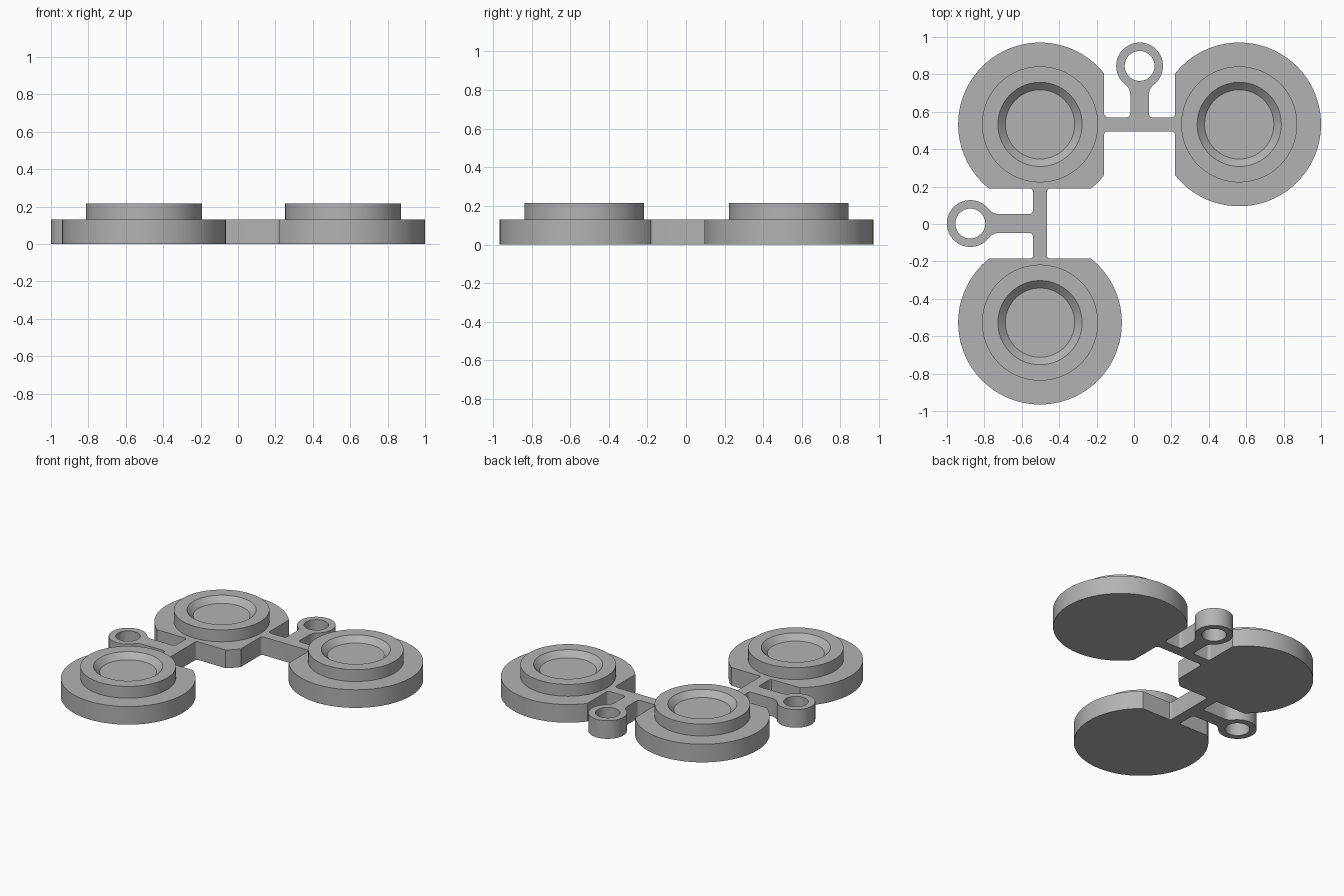
import bpy, bmesh
from math import sin, cos, atan2, radians, pi, sqrt
from mathutils import Matrix, Vector

cube = bpy.data.objects.get("Cube")
if cube:
    bpy.data.objects.remove(cube, do_unlink=True)

GREY = (0.45, 0.45, 0.45, 1)
plastic = bpy.data.materials.new("grey_plastic")
plastic.use_nodes = True
plastic.diffuse_color = GREY
plastic.node_tree.nodes["Principled BSDF"].inputs["Base Color"].default_value = GREY

HEIGHT = 0.13      # thickness of bases and links
RADIUS = 0.4375    # base radius
FLAT = 0.3425      # centre of a base to its flat side


def finish(bm, name, place):
    bmesh.ops.recalc_face_normals(bm, faces=bm.faces)
    mesh = bpy.data.meshes.new(name)
    bm.to_mesh(mesh)
    bm.free()
    mesh.materials.append(plastic)
    obj = bpy.data.objects.new(name, mesh)
    obj.matrix_world = place
    bpy.context.collection.objects.link(obj)
    bpy.ops.object.select_all(action='DESELECT')
    obj.select_set(True)
    bpy.context.view_layer.objects.active = obj
    bpy.ops.object.shade_smooth_by_angle(angle=radians(30))
    return obj


def cup(name, x, y, flats):
    """Lathed base with a raised, dished hub; flats are outward directions."""
    profile = [(0, 0), (RADIUS, 0), (RADIUS, HEIGHT), (0.31, HEIGHT), (0.31, 0.215),
               (0.225, 0.215), (0.185, 0.175), (0, 0.175)]
    bm = bmesh.new()
    verts = [bm.verts.new((r, 0, z)) for r, z in profile]
    edges = [bm.edges.new(pair) for pair in zip(verts, verts[1:])]
    bmesh.ops.spin(bm, geom=verts + edges, cent=(0, 0, 0), axis=(0, 0, 1),
                   angle=2 * pi, steps=128)
    bmesh.ops.remove_doubles(bm, verts=bm.verts, dist=1e-4)
    for direction in flats:
        normal = Vector(direction)
        bmesh.ops.bisect_plane(bm, geom=bm.verts[:] + bm.edges[:] + bm.faces[:],
                               plane_co=normal * FLAT, plane_no=normal, clear_outer=True)
        bmesh.ops.holes_fill(bm, edges=[e for e in bm.edges if e.is_boundary])
    return finish(bm, name, Matrix.Translation((x, y, 0)))


def arc(cx, cy, r, start, end, steps):
    angles = [start + (end - start) * i / steps for i in range(steps + 1)]
    return [(cx + r * cos(a), cy + r * sin(a)) for a in angles]


def link(name, x, y, turn, reach):
    """T-shaped link with filleted corners and an eyelet on its stem."""
    half, width, stem, fillet = 0.19, 0.0375, 0.05, 0.02
    outer, inner, neck = 0.125, 0.08, 0.07
    side = stem + neck
    drop = sqrt((outer + neck) ** 2 - side ** 2)
    tangent = atan2(drop, -side)
    end, edge = half - fillet, width + fillet
    right = (arc(end, -edge, fillet, pi / 2, 0, 6)
             + arc(end, edge, fillet, 0, -pi / 2, 6)
             + arc(stem + fillet, edge, fillet, -pi / 2, -pi, 6)
             + arc(side, reach - drop, neck, pi, tangent, 8)
             + arc(0, reach, outer, tangent - pi, pi / 2, 40)[1:])
    left = [(-u, v) for u, v in reversed(right[:-1])]
    hole = arc(0, reach, inner, 0, 2 * pi, 64)[:-1]
    bm = bmesh.new()
    for loop in (right + left, hole):
        verts = [bm.verts.new((u, v, 0)) for u, v in loop]
        for i, vert in enumerate(verts):
            bm.edges.new((verts[i - 1], vert))
    bmesh.ops.triangle_fill(bm, edges=bm.edges[:], use_beauty=True, normal=(0, 0, 1))
    top = bmesh.ops.extrude_face_region(bm, geom=bm.faces[:])["geom"]
    bmesh.ops.translate(bm, vec=(0, 0, HEIGHT),
                        verts=[g for g in top if isinstance(g, bmesh.types.BMVert)])
    return finish(bm, name, Matrix.Translation((x, y, 0)) @ Matrix.Rotation(turn, 4, 'Z'))


# Three cups in an L, flattened where the links meet them
cup("corner_cup", -0.5025, 0.5325, [(1, 0, 0), (0, -1, 0)])
cup("left_cup", 0.5625, 0.5325, [(-1, 0, 0)])
cup("front_cup", -0.5025, -0.5275, [(0, 1, 0)])

# Links with eyelets facing the back and the right
link("back_link", 0.03, 0.5325, 0, 0.3125)
link("right_link", -0.5025, 0.0025, pi / 2, 0.3725)
